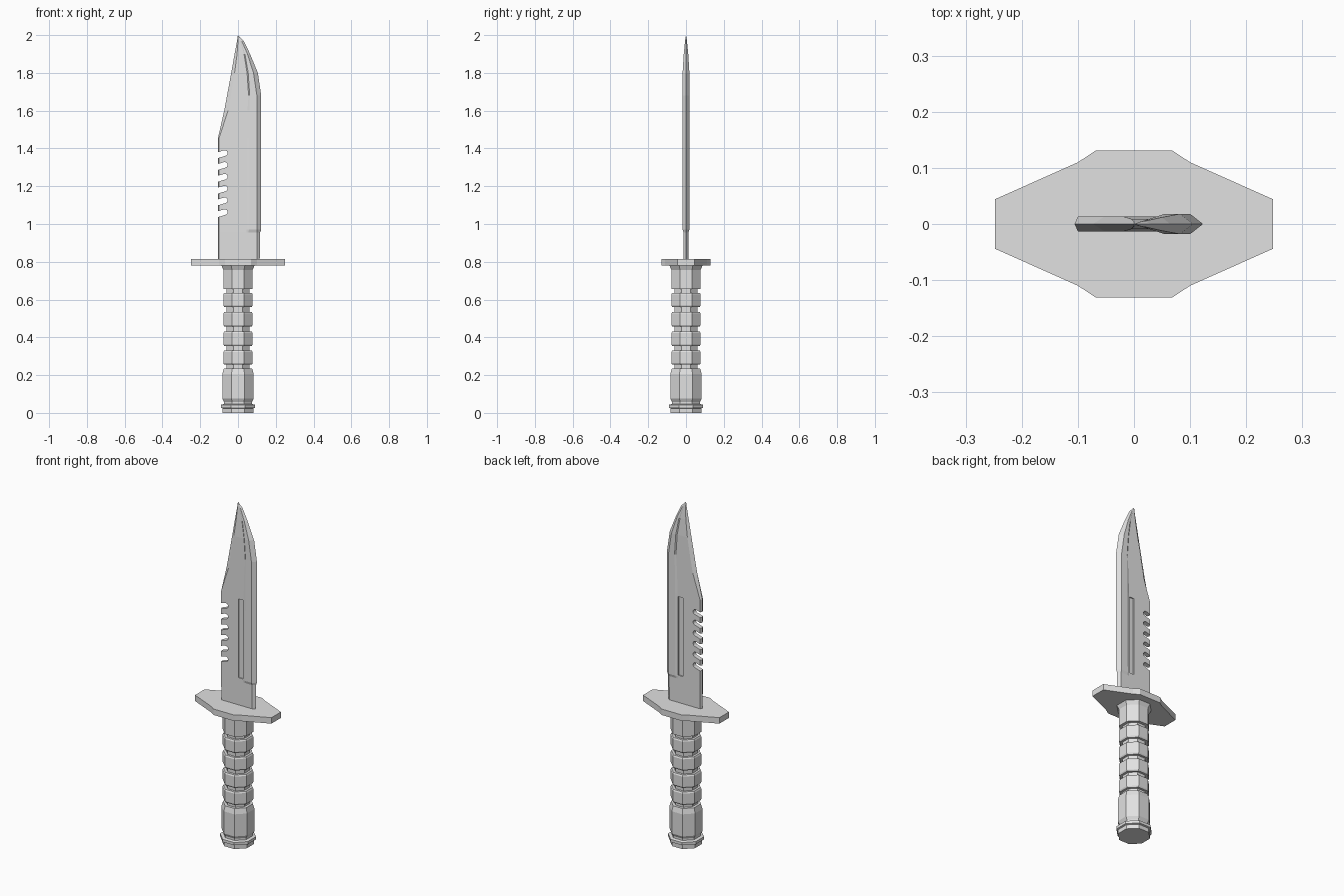
import bpy, bmesh, math
from mathutils import Vector

if "Cube" in bpy.data.objects:
    bpy.data.objects.remove(bpy.data.objects["Cube"], do_unlink=True)

grey = bpy.data.materials.new("steel grey")
grey.use_nodes = True
grey.diffuse_color = (0.75, 0.75, 0.75, 1)
grey.node_tree.nodes["Principled BSDF"].inputs["Base Color"].default_value = (0.75, 0.75, 0.75, 1)


def loft(bm, rings):
    """Skin a list of equal-length point rings and cap both ends."""
    loops = [[bm.verts.new(p) for p in ring] for ring in rings]
    n = len(loops[0])
    for a, b in zip(loops, loops[1:]):
        for i in range(n):
            j = (i + 1) % n
            bm.faces.new((a[i], a[j], b[j], b[i]))
    bm.faces.new(loops[0][::-1])
    bm.faces.new(loops[-1])


def finish(bm, name):
    bmesh.ops.recalc_face_normals(bm, faces=bm.faces)
    mesh = bpy.data.meshes.new(name)
    bm.to_mesh(mesh)
    bm.free()
    mesh.materials.append(grey)
    obj = bpy.data.objects.new(name, mesh)
    bpy.context.collection.objects.link(obj)
    return obj


# Handle: octagonal profile (flat-side radius, height) with four grip rings
profile = [(.081, 0), (.081, .024), (.09, .027), (.09, .043), (.074, .047),
           (.074, .058), (.083, .075), (.083, .205), (.075, .235), (.06, .235)]
for z in (.255, .355, .457, .56):
    profile += [(.06, z), (.073, z), (.077, z + .008),
                (.077, z + .068), (.073, z + .076), (.06, z + .076)]
profile += [(.06, .657), (.077, .657), (.077, .757), (.09, .785)]


def octagon(radius, z):
    r = radius / math.cos(math.pi / 8)
    return [(r * math.cos(a), r * math.sin(a), z)
            for a in (math.pi / 8 + k * math.pi / 4 for k in range(8))]


bm = bmesh.new()
loft(bm, [octagon(r, z) for r, z in profile])
finish(bm, "handle")

# Guard: twelve-sided plate from one mirrored quarter
quarter = [(.248, .044), (.1, .11), (.068, .131)]
outline = (quarter + [(-x, y) for x, y in quarter[::-1]]
           + [(-x, -y) for x, y in quarter] + [(x, -y) for x, y in quarter[::-1]])
bm = bmesh.new()
loft(bm, [[(x, y, z) for x, y in outline] for z in (.78, .815)])
finish(bm, "guard")

# Blade stations: height, spine, spine bevel, flat end, belly start, belly end,
# cutting edge, flat thickness, belly thickness
stations = [
    (.81, -.106, .006, .045, .055, .1, .115, .012, .012),
    (.955, -.106, .006, .045, .055, .1, .117, .013, .013),
    (.97, -.106, .006, .045, .058, .1, .123, .013, .018),
    (1.455, -.106, .006, .045, .06, .1, .123, .013, .018),
    (1.6, -.073, .02, .05, .06, .1, .123, .013, .018),
    (1.68, -.058, .02, .056, .062, .1, .123, .013, .018),
    (1.8, -.036, .018, .048, .054, .082, .105, .013, .018),
    (1.9, -.018, .013, .032, .037, .05, .064, .009, .012),
    (1.97, -.005, .005, .012, .014, .019, .03, .004, .005),
    (2.0, -.0006, .0003, 0, .0002, .0004, .0006, .0003, .0003),
]


def section(z, spine, bevel, flat, start, end, edge, thin, thick):
    half = [(spine + bevel, thin), (flat, thin), (start, thick), (end, thick)]
    pts = [(spine, 0)] + half + [(edge, 0)] + [(x, -y) for x, y in half[::-1]]
    return [(x, y, z) for x, y in pts]


bm = bmesh.new()
loft(bm, [section(*s) for s in stations])
blade = finish(bm, "blade")

# Cutters: the groove on each face and six slanted saw notches
bm = bmesh.new()
for side in (-1, 1):
    loft(bm, [[(x, side * y, z) for x, z in
               ((.012, .975), (.042, .975), (.042, 1.437), (.012, 1.437))]
              for y in (.007, .04)])
for k in range(6):
    centre = Vector((-.07, 1.063 + k * .0625))
    along = Vector((-1, -.3)).normalized()
    across = Vector((-along.y, along.x))
    r = .015
    pts = [centre + r * (across * math.cos(a) - along * math.sin(a))
           for a in (i * math.pi / 6 for i in range(7))]
    pts += [centre + along * .08 - across * r, centre + along * .08 + across * r]
    loft(bm, [[(p.x, y, p.y) for p in pts] for y in (-.05, .05)])
cutter = finish(bm, "blade_cutter")
cutter.hide_render = True

cut = blade.modifiers.new("cuts", "BOOLEAN")
cut.operation = "DIFFERENCE"
cut.solver = "EXACT"
cut.object = cutter
graph = bpy.context.evaluated_depsgraph_get()
cut_mesh = bpy.data.meshes.new_from_object(blade.evaluated_get(graph))
blade.modifiers.clear()
blade.data = cut_mesh
bpy.data.objects.remove(cutter, do_unlink=True)
